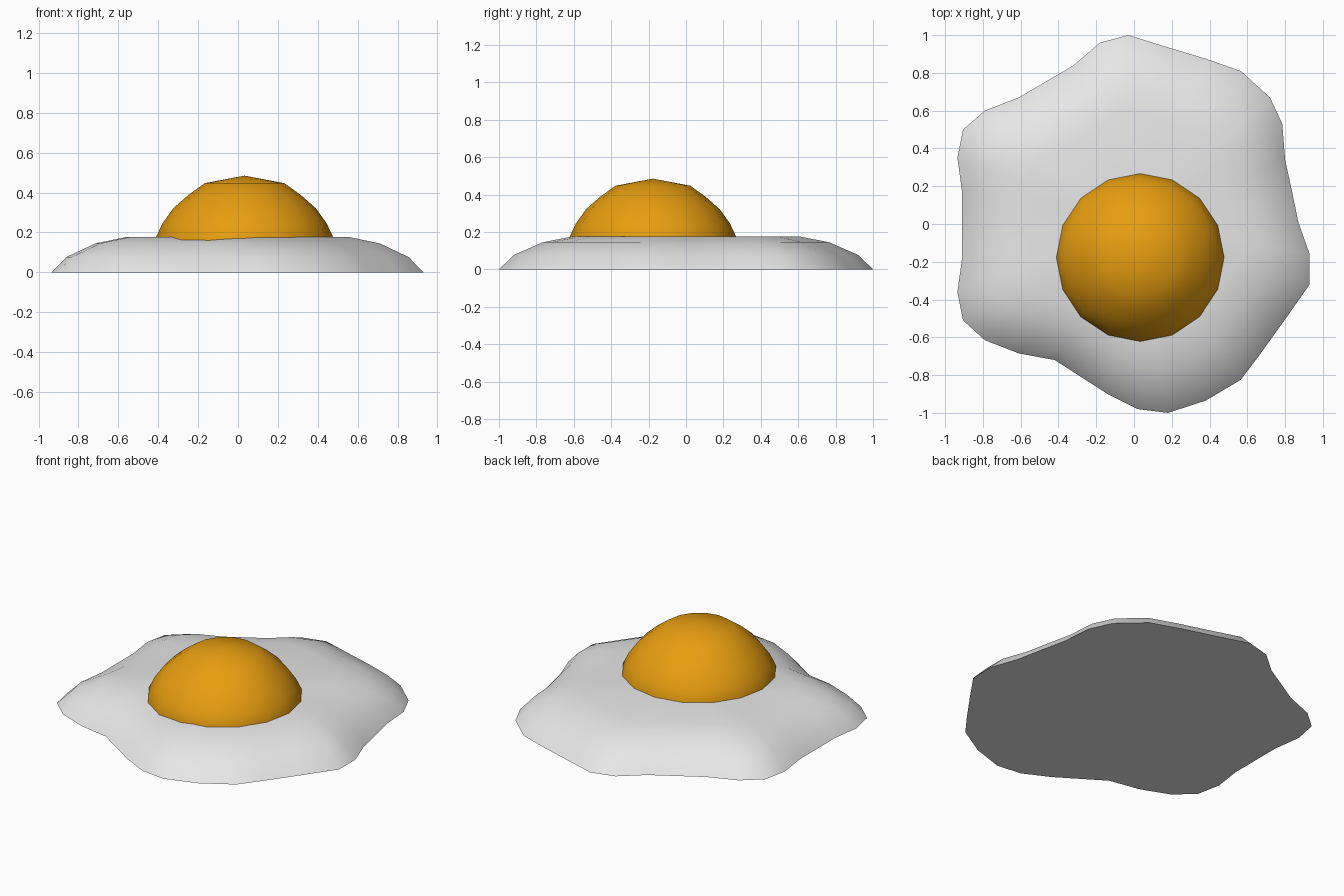
import bpy, bmesh, math

if "Cube" in bpy.data.objects:
    bpy.data.objects.remove(bpy.data.objects["Cube"])

def material(name, rgb):
    m = bpy.data.materials.new(name)
    m.diffuse_color = (*rgb, 1)
    m.use_nodes = True
    m.node_tree.nodes["Principled BSDF"].inputs["Base Color"].default_value = m.diffuse_color
    return m

def stacked_rings(name, rings, mat, angle):
    """Loft a list of equal-length closed rings and cap both ends."""
    bm = bmesh.new()
    loops = [[bm.verts.new(p) for p in ring] for ring in rings]
    n = len(loops[0])
    for a, b in zip(loops, loops[1:]):
        for i in range(n):
            j = (i + 1) % n
            bm.faces.new((a[i], a[j], b[j], b[i]))
    bm.faces.new(list(reversed(loops[0])))
    last = loops[-1]
    # fan the top round a centre point
    c = [sum(v.co[k] for v in last) / n for k in range(3)]
    if name == "yolk":
        c[2] = 0.485
    tip = bm.verts.new(c)
    for i in range(n):
        bm.faces.new((last[i], last[(i + 1) % n], tip))
    bmesh.ops.recalc_face_normals(bm, faces=bm.faces)
    me = bpy.data.meshes.new(name)
    bm.to_mesh(me)
    bm.free()
    ob = bpy.data.objects.new(name, me)
    bpy.context.collection.objects.link(ob)
    me.materials.append(mat)
    bpy.ops.object.select_all(action='DESELECT')
    ob.select_set(True)
    bpy.context.view_layer.objects.active = ob
    bpy.ops.object.shade_smooth_by_angle(angle=math.radians(angle))
    return ob

# egg white: wavy outline shrinking toward a flat top
outline = [(.93, -.16), (.87, .01), (.835, .18), (.80, .34), (.785, .53), (.72, .67),
           (.565, .81), (.38, .875), (.18, .935), (-.03, 1), (-.18, .96), (-.32, .84),
           (-.61, .67), (-.79, .60), (-.905, .50), (-.935, .35), (-.91, .17), (-.91, -.18),
           (-.935, -.36), (-.905, -.51), (-.79, -.615), (-.61, -.685), (-.42, -.72),
           (-.14, -.90), (.02, -.98), (.18, -1), (.38, -.935), (.565, -.825),
           (.66, -.70), (.80, -.505), (.93, -.32)]
steps = [(1, 0), (.92, .077), (.765, .145), (.6, .177)]
stacked_rings("egg_white", [[(x * s, y * s, z) for x, y in outline] for s, z in steps],
              material("white", (.8, .8, .8)), 50)

# yolk: 16-sided dome set toward the front
profile = [(.445, .12), (.445, .175), (.412, .245), (.357, .322), (.282, .388), (.2, .447)]
stacked_rings("yolk", [[(.033 + r * math.cos(i * math.pi / 8), -.177 + r * math.sin(i * math.pi / 8), z)
                        for i in range(16)] for r, z in profile],
              material("yolk orange", (.8, .34, .005)), 50)
